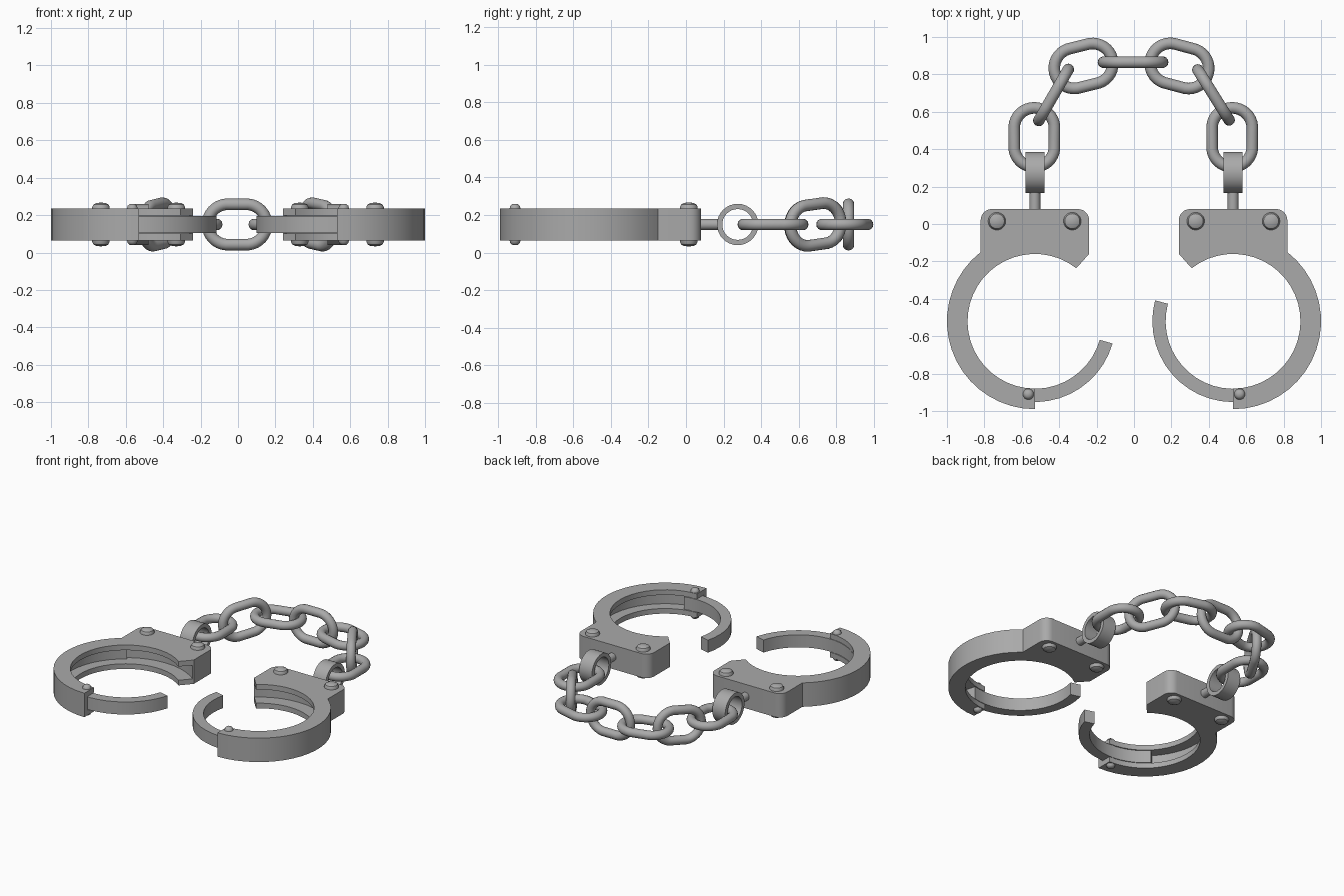
import bpy, bmesh, math
from math import radians, cos, sin
from mathutils import Matrix

cube = bpy.data.objects.get("Cube")
if cube:
    bpy.data.objects.remove(cube, do_unlink=True)

steel = bpy.data.materials.new("steel_grey")
steel.use_nodes = True
GREY = (0.4, 0.4, 0.4, 1)
steel.diffuse_color = GREY
steel.node_tree.nodes["Principled BSDF"].inputs["Base Color"].default_value = GREY

MID = 0.15               # height of the centre plane
CX, CY = 0.53, -0.52     # cuff ring centre
INNER, OUTER = 0.36, 0.47


def finish(obj, angle=35):
    bpy.ops.object.select_all(action="DESELECT")
    obj.select_set(True)
    bpy.context.view_layer.objects.active = obj
    bpy.ops.object.shade_smooth_by_angle(angle=radians(angle))


def add_mesh(name, bm):
    bmesh.ops.recalc_face_normals(bm, faces=bm.faces[:])
    mesh = bpy.data.meshes.new(name)
    bm.to_mesh(mesh)
    bm.free()
    mesh.materials.append(steel)
    obj = bpy.data.objects.new(name, mesh)
    bpy.context.collection.objects.link(obj)
    return obj


def arc(r, a0, a1, cx=0, cy=0, step=8):
    n = max(2, round(abs(a1 - a0) / step))
    angles = [radians(a0 + (a1 - a0) * i / n) for i in range(n + 1)]
    return [(cx + r * cos(a), cy + r * sin(a)) for a in angles]


def slab(name, outline, half, side):
    """Extrude an outline given around the ring centre, mirrored by side."""
    bm = bmesh.new()
    verts = [bm.verts.new((side * (CX - x), CY + y, MID - half)) for x, y in outline]
    face = bm.faces.new(verts)
    grown = bmesh.ops.extrude_face_region(bm, geom=[face])["geom"]
    top = [v for v in grown if isinstance(v, bmesh.types.BMVert)]
    bmesh.ops.translate(bm, verts=top, vec=(0, 0, 2 * half))
    return add_mesh(name, bm)


def lathe(name, profile, location, axis="Z", closed=False):
    """Spin a (radius, height) profile about an axis."""
    bm = bmesh.new()
    verts = [bm.verts.new((r, 0, h)) for r, h in profile]
    pairs = list(zip(verts, verts[1:])) + ([(verts[-1], verts[0])] if closed else [])
    edges = [bm.edges.new(p) for p in pairs]
    bmesh.ops.spin(bm, geom=verts + edges, axis=(0, 0, 1), cent=(0, 0, 0),
                   angle=2 * math.pi, steps=32, use_merge=True)
    bmesh.ops.remove_doubles(bm, verts=bm.verts[:], dist=1e-5)
    if axis != "Z":
        bm.transform(Matrix.Rotation(radians(90), 4, "Y" if axis == "X" else "X"))
    obj = add_mesh(name, bm)
    obj.location = location
    finish(obj)


def rivet(name, r, half, x, y):
    cap = [(0, half), (r * 0.5, half - 0.002), (r * 0.85, half - 0.01), (r, half - 0.024)]
    lathe(name, cap + [(a, -h) for a, h in reversed(cap)], (x, y, MID))


def link(name, x, y, yaw, upright=False, pitch=0):
    """Torus pulled apart into an oval chain link."""
    bpy.ops.mesh.primitive_torus_add(major_segments=34, minor_segments=14,
                                     major_radius=0.108, minor_radius=0.031)
    obj = bpy.context.object
    obj.name = obj.data.name = name
    obj.data.materials.append(steel)
    for v in obj.data.vertices:
        v.co.x += math.copysign(0.05, v.co.x)
    obj.location = (x, y, MID)
    obj.rotation_euler = (radians(90 if upright else 0), radians(pitch), radians(yaw))
    finish(obj, 60)


def cuff(label, side, arm_end):
    # Ring and lock housing in one outline
    join = math.degrees(math.acos(-0.29 / OUTER))
    outline = (arc(OUTER, join, 270) + arc(INNER, 270, 52)
               + [(0.29, 0.36)]
               + arc(0.06, 0, 90, 0.23, 0.54, 15)
               + arc(0.06, 90, 180, -0.23, 0.54, 15))
    body = slab(label + "_cuff_body", outline, 0.086, side)

    # Inner groove, deeper inside the housing
    groove = (arc(0.435, 280, 124) + arc(0.455, 124, 40) + arc(0.3, 40, 280))
    cutter = slab("groove_cutter", groove, 0.049, side)
    mod = body.modifiers.new("groove", "BOOLEAN")
    mod.operation, mod.solver, mod.object = "DIFFERENCE", "EXACT", cutter
    bpy.context.view_layer.objects.active = body
    bpy.ops.object.modifier_apply(modifier=mod.name)
    bpy.data.objects.remove(cutter, do_unlink=True)
    finish(body)

    # Swinging arm riding in the groove
    start = arm_end - 120
    arm = slab(label + "_cuff_arm",
               arc(0.432, start, arm_end) + arc(0.361, arm_end, start), 0.045, side)
    finish(arm)

    # Rivets
    rivet(label + "_outer_rivet", 0.047, 0.117, side * 0.733, 0.015)
    rivet(label + "_inner_rivet", 0.047, 0.117, side * 0.33, 0.015)
    rivet(label + "_hinge_rivet", 0.029, 0.11, side * 0.565, -0.91)

    # Swivel pin and eye
    lathe(label + "_swivel_pin", [(0, -0.06), (0.029, -0.06), (0.029, 0.06), (0, 0.06)],
          (side * CX, 0.125, MID), "Y")
    lathe(label + "_swivel_eye",
          [(0.082, -0.051), (0.11, -0.051), (0.11, 0.051), (0.082, 0.051)],
          (side * CX, 0.275, MID), "X", closed=True)


cuff("right", -1, -16)
cuff("left", 1, 15)

# Chain
link("right_end_link", -0.533, 0.463, 90)
link("right_upright_link", -0.43, 0.69, 60, True, -7)
link("right_flat_link", -0.27, 0.845, 14)
link("middle_link", -0.005, 0.865, 0, True)
link("left_flat_link", 0.243, 0.845, -15)
link("left_upright_link", 0.425, 0.69, 122, True, -7)
link("left_end_link", 0.525, 0.463, 90)
